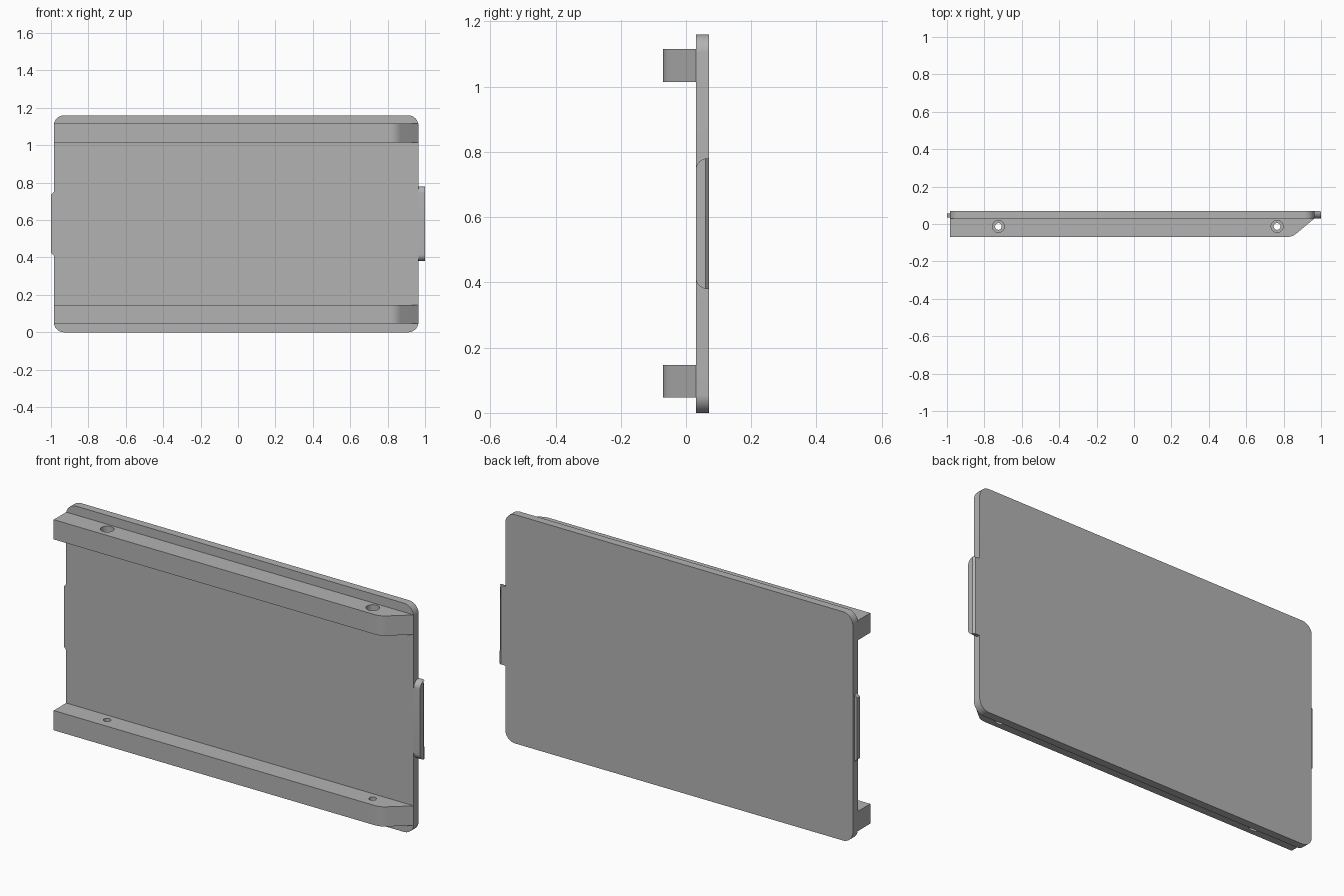
import bpy, bmesh, math
from mathutils import Vector

cube = bpy.data.objects.get("Cube")
if cube:
    bpy.data.objects.remove(cube, do_unlink=True)

grey = bpy.data.materials.new("light grey")
grey.use_nodes = True
colour = (0.45, 0.45, 0.45, 1)
grey.diffuse_color = colour
grey.node_tree.nodes["Principled BSDF"].inputs["Base Color"].default_value = colour


def rounded(corners, steps=8):
    """Outline from (a, b, radius) corners, each rounded with an arc."""
    out = []
    for i, (a, b, r) in enumerate(corners):
        p = Vector((a, b))
        if r == 0:
            out.append(p)
            continue
        u = (Vector(corners[i - 1][:2]) - p).normalized()
        v = (Vector(corners[(i + 1) % len(corners)][:2]) - p).normalized()
        half = u.angle(v) / 2
        centre = p + (u + v).normalized() * (r / math.sin(half))
        start = p + u * (r / math.tan(half)) - centre
        end = p + v * (r / math.tan(half)) - centre
        for k in range(steps + 1):
            mid = start.lerp(end, k / steps).normalized() * r
            out.append(centre + mid)
    return out


def prism(name, outline, axis, low, high):
    """Extrude an outline along an axis; the outline uses the other two axes."""
    bm = bmesh.new()

    def place(p, d):
        return {"x": (d, p.x, p.y), "y": (p.x, d, p.y), "z": (p.x, p.y, d)}[axis]

    face = bm.faces.new([bm.verts.new(place(p, low)) for p in outline])
    top = bmesh.ops.extrude_face_region(bm, geom=[face])["geom"]
    shift = Vector(place(Vector((0, 0)), high - low))
    bmesh.ops.translate(bm, vec=shift, verts=[g for g in top if isinstance(g, bmesh.types.BMVert)])
    bmesh.ops.recalc_face_normals(bm, faces=bm.faces)
    mesh = bpy.data.meshes.new(name)
    bm.to_mesh(mesh)
    bm.free()
    mesh.materials.append(grey)
    obj = bpy.data.objects.new(name, mesh)
    bpy.context.collection.objects.link(obj)
    return obj


def drill(obj, x, y, radius, low, high):
    """Cut a vertical round hole and discard the cutter."""
    ring = [Vector((x + radius * math.cos(t * math.tau / 32), y + radius * math.sin(t * math.tau / 32)))
            for t in range(32)]
    cutter = prism("hole_cutter", ring, "z", low, high)
    cutter.hide_render = True
    mod = obj.modifiers.new("hole", "BOOLEAN")
    mod.operation = "DIFFERENCE"
    mod.solver = "EXACT"
    mod.object = cutter
    bpy.context.view_layer.objects.active = obj
    bpy.ops.object.modifier_apply(modifier=mod.name)
    bpy.data.objects.remove(cutter, do_unlink=True)


LEFT, RIGHT, FRONT, BACK, HEIGHT = -0.985, 0.965, 0.03, 0.07, 1.16

# Flat panel with rounded corners
r = 0.055
panel = prism("panel", rounded([(LEFT, 0, r), (RIGHT, 0, r), (RIGHT, HEIGHT, r), (LEFT, HEIGHT, r)]),
              "y", FRONT, BACK)

# Rails with a sloped end, and screw holes recessed on the outer side
rail_outline = rounded([(LEFT, FRONT, 0), (LEFT, -0.07, 0), (0.845, -0.07, 0.08), (RIGHT, FRONT, 0)])
rails = []
for name, low, high, recess in (("lower_rail", 0.047, 0.147, 0.047), ("upper_rail", 1.015, 1.115, 1.115)):
    rail = prism(name, rail_outline, "z", low, high)
    for x in (-0.725, 0.765):
        drill(rail, x, -0.013, 0.018, low - 0.1, high + 0.1)
        drill(rail, x, -0.013, 0.032, recess - 0.04, recess + 0.04)
    rails.append(rail)

# Catch tab on the left edge, rounded at the front and bevelled at the back
catch = prism("catch_tab", rounded([(FRONT, 0.38, 0.035), (BACK, 0.38, 0), (BACK, 0.78, 0), (FRONT, 0.78, 0.035)]),
              "x", RIGHT, 1.0)
for v in catch.data.vertices:
    if v.co.x > 0.99 and v.co.y > 0.069:
        v.co.x -= 0.01
bm = bmesh.new()
bm.from_mesh(catch.data)
bmesh.ops.bisect_plane(bm, geom=bm.verts[:] + bm.edges[:] + bm.faces[:],
                       plane_co=(0, 0.06, 0), plane_no=(0, 1, 0))
for v in bm.verts:
    if abs(v.co.y - 0.06) < 0.001 and v.co.x > 0.98:
        v.co.x = 1.0
bm.to_mesh(catch.data)
bm.free()

# Thin locating tongue on the opposite edge
tongue = prism("tongue", rounded([(LEFT, 0.41, 0), (LEFT, 0.75, 0), (-1.0, 0.735, 0), (-1.0, 0.425, 0)]),
               "y", 0.035, 0.056)

# Smooth the rounded surfaces, keeping hard edges
bpy.ops.object.select_all(action="DESELECT")
for obj in [panel, catch, tongue] + rails:
    obj.select_set(True)
bpy.context.view_layer.objects.active = panel
bpy.ops.object.shade_smooth_by_angle(angle=math.radians(25))
